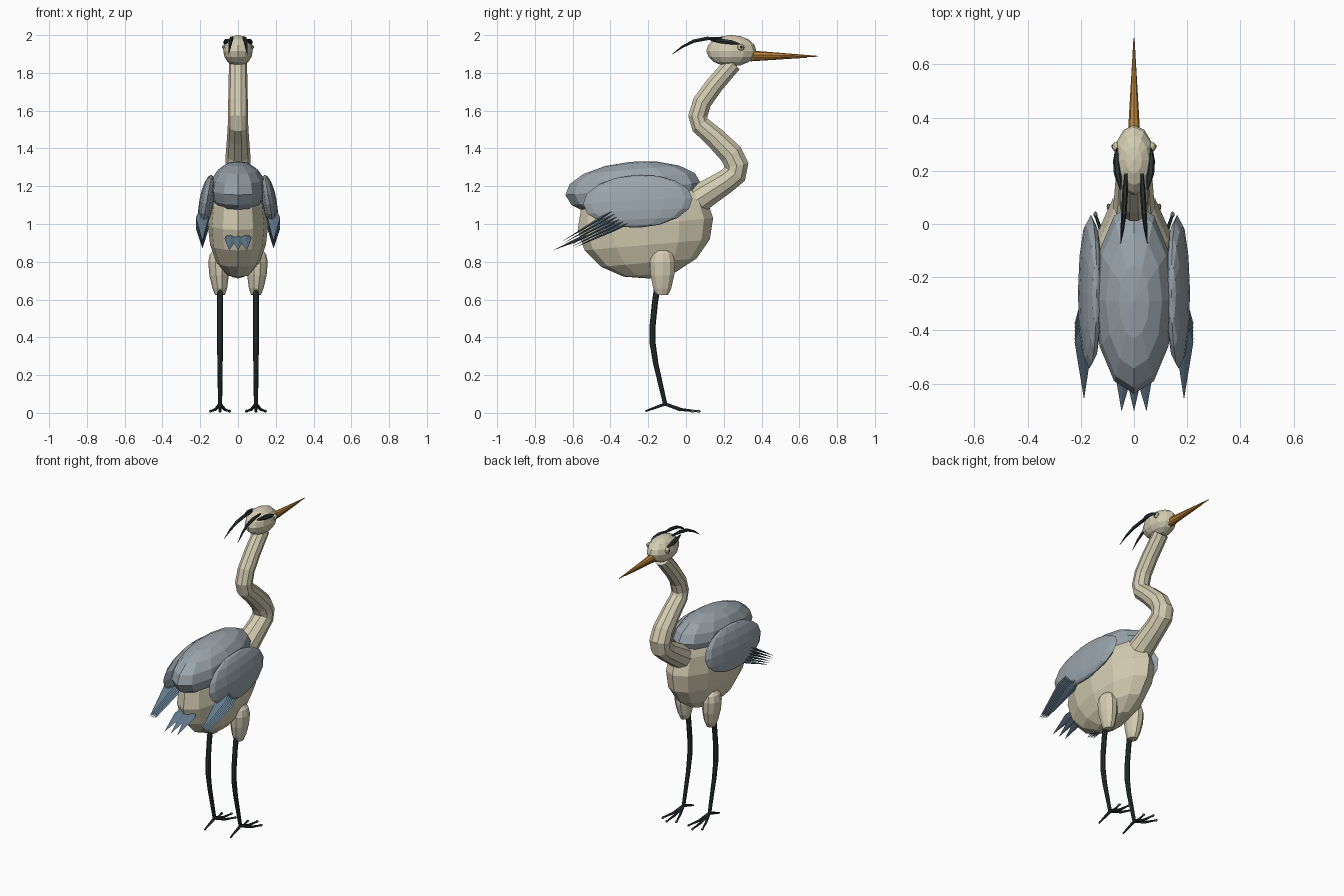
import bpy
import bmesh
from math import radians, sin, cos, tau
from mathutils import Vector, Matrix

if "Cube" in bpy.data.objects:
    bpy.data.objects.remove(bpy.data.objects["Cube"])


def material(name, r, g, b):
    m = bpy.data.materials.new(name)
    m.use_nodes = True
    m.diffuse_color = (r, g, b, 1)
    bsdf = next(n for n in m.node_tree.nodes if n.type == "BSDF_PRINCIPLED")
    bsdf.inputs["Base Color"].default_value = (r, g, b, 1)
    bsdf.inputs["Roughness"].default_value = 0.8
    return m


CREAM = material("cream plumage", 0.66, 0.61, 0.45)
GREY = material("blue grey plumage", 0.32, 0.37, 0.41)
SLATE = material("slate feathers", 0.12, 0.19, 0.26)
DARK = material("charcoal", 0.025, 0.035, 0.035)
ORANGE = material("orange beak", 0.52, 0.24, 0.04)
AMBER = material("dark amber beak", 0.40, 0.17, 0.03)
EYE = material("pale eye", 0.62, 0.55, 0.36)
CLAW = material("claw grey", 0.16, 0.16, 0.14)


def finish(name, bm, mat):
    bmesh.ops.recalc_face_normals(bm, faces=bm.faces)
    mesh = bpy.data.meshes.new(name)
    bm.to_mesh(mesh)
    bm.free()
    mesh.materials.append(mat)
    obj = bpy.data.objects.new(name, mesh)
    bpy.context.collection.objects.link(obj)
    return obj


def ellipsoid(name, mat, centre, radii, tilt=0, lean=0, spin=0, segs=12, rings=8):
    bm = bmesh.new()
    bmesh.ops.create_uvsphere(bm, u_segments=segs, v_segments=rings, radius=1)
    turn = (Matrix.Rotation(radians(spin), 4, "Z") @ Matrix.Rotation(radians(lean), 4, "Y")
            @ Matrix.Rotation(radians(tilt), 4, "X"))
    bm.transform(Matrix.Translation(centre) @ turn @ Matrix.Diagonal((*radii, 1)))
    return finish(name, bm, mat)


def tube(name, mat, points, radii, sides=8, flat=1.0):
    """Sweep a ring along points; flat scales the ring sideways."""
    pts = [Vector(p) for p in points]
    bm = bmesh.new()
    loops = []
    for i, p in enumerate(pts):
        along = (pts[min(i + 1, len(pts) - 1)] - pts[max(i - 1, 0)]).normalized()
        side = Vector((1, 0, 0))
        side = (side - along * side.dot(along)).normalized()
        up = side.cross(along)
        loops.append([bm.verts.new(p + radii[i] * (side * flat * cos(tau * k / sides)
                                                   + up * sin(tau * k / sides)))
                      for k in range(sides)])
    for a, b in zip(loops, loops[1:]):
        for k in range(sides):
            n = (k + 1) % sides
            bm.faces.new((a[k], a[n], b[n], b[k]))
    bm.faces.new(loops[0])
    bm.faces.new(loops[-1])
    return finish(name, bm, mat)


def feather(name, mat, base, tip, width, thick, widest=0.35):
    """Long kite-shaped blade."""
    base, tip = Vector(base), Vector(tip)
    along = (tip - base).normalized()
    side = Vector((1, 0, 0))
    side = (side - along * side.dot(along)).normalized()
    up = side.cross(along)
    mid = base.lerp(tip, widest)
    bm = bmesh.new()
    ends = [bm.verts.new(base), bm.verts.new(tip)]
    ring = [bm.verts.new(mid + o) for o in
            (side * width, up * thick, -side * width, -up * thick)]
    for e in ends:
        for k in range(4):
            bm.faces.new((e, ring[k], ring[(k + 1) % 4]))
    return finish(name, bm, mat)


# Torso and mantle
ellipsoid("body", CREAM, (0, -0.215, 1.0), (0.16, 0.36, 0.29), tilt=5)
ellipsoid("back_mantle", GREY, (0, -0.28, 1.185), (0.15, 0.36, 0.145), tilt=5)

# S-shaped neck and head
neck_path = [(0.0, 1.09), (0.1, 1.155), (0.21, 1.225), (0.26, 1.265), (0.268, 1.31),
             (0.24, 1.37), (0.15, 1.46), (0.075, 1.525), (0.062, 1.57), (0.085, 1.645),
             (0.15, 1.735), (0.25, 1.85)]
neck_radii = [0.085, 0.075, 0.066, 0.066, 0.067, 0.065, 0.058, 0.054, 0.053, 0.052, 0.05, 0.048]
tube("neck", CREAM, [(0, y, z) for y, z in neck_path], neck_radii, sides=10)
ellipsoid("head", CREAM, (0, 0.24, 1.917), (0.078, 0.132, 0.083))

# Beak
tube("upper_beak", ORANGE, [(0, 0.34, 1.896), (0, 0.7, 1.888)], [0.023, 0.002])
tube("lower_beak", AMBER, [(0, 0.34, 1.878), (0, 0.64, 1.882)], [0.017, 0.002])

# Tail
for i in (-1, 0, 1):
    feather(f"tail_feather_{i + 2}", SLATE, (i * 0.03, -0.42, 0.985),
            (i * 0.047, -0.705, 0.86), 0.033, 0.01, 0.5)

for s, side in ((1, "left"), (-1, "right")):
    # Eye, brow and head plume
    ellipsoid(f"{side}_eye", EYE, (s * 0.066, 0.29, 1.935), (0.017, 0.019, 0.019), segs=10, rings=6)
    ellipsoid(f"{side}_pupil", DARK, (s * 0.08, 0.292, 1.936), (0.005, 0.008, 0.008), segs=8, rings=6)
    tube(f"{side}_brow", DARK,
         [(s * 0.062, 0.285, 1.953), (s * 0.066, 0.24, 1.962), (s * 0.062, 0.19, 1.968),
          (s * 0.05, 0.13, 1.972)], [0.004, 0.013, 0.014, 0.004], sides=6)
    tube(f"{side}_plume", DARK,
         [(s * 0.03, 0.19, 1.985), (s * 0.034, 0.11, 1.982), (s * 0.038, 0.04, 1.968),
          (s * 0.044, -0.02, 1.938), (s * 0.05, -0.075, 1.897)],
         [0.006, 0.011, 0.01, 0.007, 0.001], sides=6)

    # Folded wing with stacked flight feathers
    ellipsoid(f"{side}_wing", GREY, (s * 0.165, -0.255, 1.12), (0.04, 0.29, 0.142),
              tilt=3, lean=-s * 10)
    for i in range(6):
        t = i / 5
        feather(f"{side}_flight_feather_{i + 1}", SLATE,
                (s * 0.19, -0.33 + 0.08 * t, 1.105 - 0.075 * t),
                (s * 0.188, -0.6 - 0.06 * (1 - t), 0.905 - 0.035 * t), 0.034, 0.009)

    # Thigh and leg
    x = s * 0.095
    tube(f"{side}_thigh", CREAM,
         [(s * 0.095, -0.128, 0.625), (s * 0.096, -0.126, 0.66), (s * 0.1, -0.125, 0.73),
          (s * 0.103, -0.125, 0.8), (s * 0.104, -0.125, 0.84), (s * 0.104, -0.125, 0.86)],
         [0.034, 0.05, 0.066, 0.07, 0.058, 0.035], sides=10, flat=0.78)
    tube(f"{side}_leg", DARK,
         [(x, -0.15, 0.68), (x, -0.165, 0.58), (x, -0.177, 0.46), (x, -0.177, 0.37),
          (x, -0.16, 0.26), (x, -0.11, 0.045)],
         [0.017, 0.016, 0.016, 0.016, 0.014, 0.011])

    # Toes and claws
    for n, dx, y in (("inner", -0.05, 0.035), ("middle", 0, 0.065),
                     ("outer", 0.05, 0.035), ("hind", 0, -0.215)):
        tip = Vector((x + s * dx, y, 0.009))
        ankle = Vector((x, -0.11, 0.047))
        bend = ankle.lerp(tip, 0.5)
        bend.z = 0.018 if n != "hind" else 0.028
        tube(f"{side}_{n}_toe", DARK, [ankle, bend, tip], [0.01, 0.008, 0.005], sides=6)
        if n != "hind":
            ellipsoid(f"{side}_{n}_claw", CLAW, tip, (0.008, 0.012, 0.008), segs=8, rings=6)
